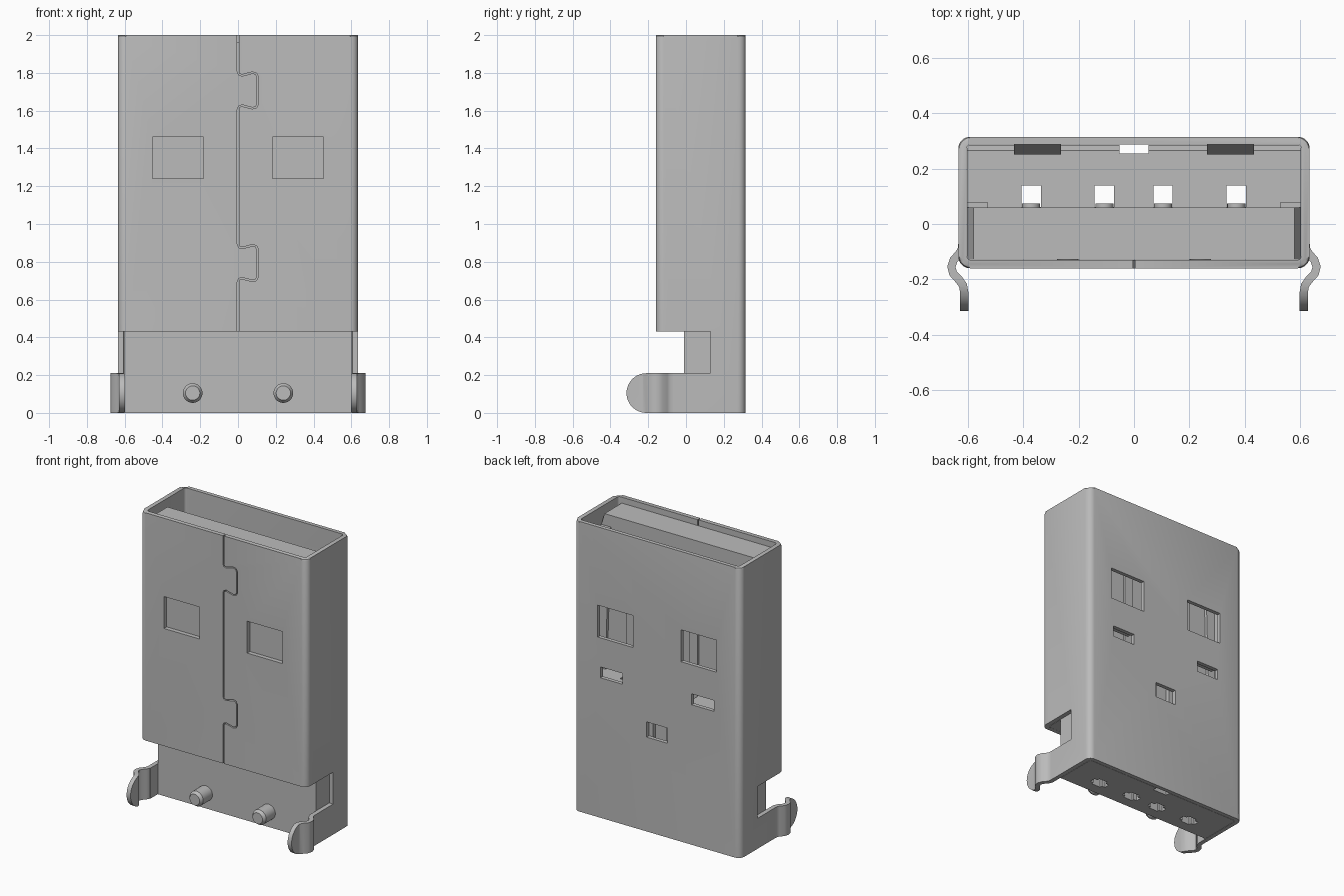
import bpy
import bmesh
from math import sin, cos, pi, radians
from mathutils import Matrix, Vector

cube = bpy.data.objects.get("Cube")
if cube:
    bpy.data.objects.remove(cube)

grey = bpy.data.materials.new("plain grey")
grey.use_nodes = True
colour = (0.5, 0.5, 0.5, 1)
grey.diffuse_color = colour
grey.node_tree.nodes["Principled BSDF"].inputs["Base Color"].default_value = colour


def finish(name, bm):
    bmesh.ops.recalc_face_normals(bm, faces=bm.faces)
    mesh = bpy.data.meshes.new(name)
    bm.to_mesh(mesh)
    bm.free()
    mesh.materials.append(grey)
    ob = bpy.data.objects.new(name, mesh)
    bpy.context.collection.objects.link(ob)
    return ob


def prism(name, pts, axis, a, b, rim=0):
    """Extrude a flat outline along an axis from a to b, with an optional bevel at b."""
    place = {"x": lambda u, v, w: (w, u, v),
             "y": lambda u, v, w: (u, w, v),
             "z": lambda u, v, w: (u, v, w)}[axis]
    bm = bmesh.new()
    low = [bm.verts.new(place(u, v, a)) for u, v in pts]
    high = [bm.verts.new(place(u, v, b)) for u, v in pts]
    bm.faces.new(low)
    top = bm.faces.new(high)
    for i in range(len(pts)):
        j = (i + 1) % len(pts)
        bm.faces.new((low[i], low[j], high[j], high[i]))
    if rim:
        bmesh.ops.bevel(bm, geom=list(top.edges), offset=rim, segments=2,
                        profile=0.5, affect="EDGES")
    return finish(name, bm)


def box(name, x, y, z):
    return prism(name, [(x[0], y[0]), (x[1], y[0]), (x[1], y[1]), (x[0], y[1])], "z", *z)


def rounded(x, y0, y1, r, steps=5):
    """Rounded rectangle outline."""
    pts = []
    corners = [(x - r, y1 - r), (r - x, y1 - r), (r - x, y0 + r), (x - r, y0 + r)]
    for q, (cx, cy) in enumerate(corners):
        for i in range(steps + 1):
            t = (q + i / steps) * pi / 2
            pts.append((cx + r * cos(t), cy + r * sin(t)))
    return pts


def ribbon(path, width):
    """Outline of a strip of even width that follows a path."""
    path = [Vector(p) for p in path]
    left, right = [], []
    for i, p in enumerate(path):
        d = (path[min(i + 1, len(path) - 1)] - path[max(i - 1, 0)]).normalized()
        n = Vector((-d.y, d.x)) * width / 2
        left.append(p + n)
        right.append(p - n)
    return [tuple(p) for p in left + right[::-1]]


def select(ob):
    bpy.ops.object.select_all(action="DESELECT")
    ob.select_set(True)
    bpy.context.view_layer.objects.active = ob


def carve(ob, cutters, operation="DIFFERENCE"):
    select(ob)
    for cutter in cutters:
        cutter.hide_render = True
        mod = ob.modifiers.new("carve", "BOOLEAN")
        mod.operation = operation
        mod.solver = "EXACT"
        mod.object = cutter
        bpy.ops.object.modifier_apply(modifier=mod.name)
        bpy.data.objects.remove(cutter)


def smooth(ob):
    select(ob)
    bpy.ops.object.shade_smooth_by_angle(angle=radians(32))


# Metal shell: a rounded tube with openings
shell = prism("shell", rounded(0.635, -0.16, 0.315, 0.042), "z", 0, 2, rim=0.014)
cutters = [
    prism("cavity", rounded(0.605, -0.13, 0.288, 0.016), "z", -0.1, 2.1),
    box("front_opening", (-0.8, 0.8), (-0.4, -0.09), (-0.1, 0.43)),
    box("side_notch", (-0.8, 0.8), (-0.4, 0.13), (0.21, 0.43)),
    box("middle_slot", (-0.08, 0.08), (0.2, 0.4), (0.65, 0.755)),
]
for s in (-1, 1):
    window = sorted((s * 0.182, s * 0.453))
    slot = sorted((s * 0.263, s * 0.433))
    cutters += [
        box("window", window, (-0.3, -0.1), (1.24, 1.46)),
        box("window", window, (0.2, 0.4), (1.24, 1.46)),
        box("slot", slot, (0.2, 0.4), (0.965, 1.04)),
    ]

# Interlocking seam down the front of the shell
tab = [(0, 0.1), (0.006, 0.085), (0.022, 0.08), (0.075, 0.094), (0.095, 0.09),
       (0.105, 0.07)]
seam = [(0, 2.05)]
for centre in (1.707, 0.793):
    seam += [(x, centre + z) for x, z in tab]
    seam += [(x, centre - z) for x, z in tab[::-1]]
seam.append((0, 0.4))
cutters.append(prism("seam", ribbon(seam, 0.008), "y", -0.3, -0.1))
carve(shell, cutters)
smooth(shell)

# Mounting legs: wavy strips with round ends
wave = [(0.62, -0.07), (0.622, -0.09), (0.632, -0.108), (0.652, -0.13), (0.66, -0.155),
        (0.654, -0.178), (0.632, -0.202), (0.618, -0.222), (0.614, -0.245), (0.614, -0.33)]
tip = [(-0.21 - 0.105 * sin(pi * i / 20), 0.105 - 0.105 * cos(pi * i / 20))
       for i in range(21)]
for side, s in (("left", 1), ("right", -1)):
    leg = prism(side + "_leg", ribbon([(s * x, y) for x, y in wave], 0.03), "z", -0.05, 0.25)
    carve(leg, [prism("leg_outline", tip + [(0, 0.21), (0, 0)], "x", -1, 1)], "INTERSECT")
    smooth(leg)

# Insulator body with contact holes and a rear groove
body = prism("insulator_body", [(-0.01, 0), (0.286, 0), (0.286, 0.87), (0.265, 0.9),
                                (-0.01, 0.9)], "x", -0.603, 0.603)
contact_x = (-0.372, -0.107, 0.105, 0.37)
cutters = [box("groove", (-0.053, 0.053), (0.255, 0.4), (-0.1, 1))]
for x in contact_x:
    cutters.append(box("hole", (x - 0.035, x + 0.035), (0.062, 0.14), (-0.1, 1)))
    cutters.append(box("hole_foot", (x - 0.06, x + 0.06), (0.08, 0.12), (-0.1, 0.1)))
carve(body, cutters)

# Tongue with tapered top corners
prism("tongue", [(-0.603, 0.43), (0.603, 0.43), (0.603, 1.88), (0.58, 1.96),
                 (-0.58, 1.96), (-0.603, 1.88)], "y", -0.129, 0.06)

# Rails beside the tongue, spring wedges on the rear wall, locating pegs
for side, s in (("left", 1), ("right", -1)):
    prism(side + "_rail", [(s * 0.603, 0.85), (s * 0.56, 0.85), (s * 0.53, 1.88),
                           (s * 0.603, 1.88)], "y", 0.055, 0.08)
    prism(side + "_spring", [(0.29, 1.05), (0.252, 1.05), (0.252, 1.08), (0.29, 1.2)],
          "x", s * 0.263, s * 0.433)
    bm = bmesh.new()
    for radius, end, y, depth in ((0.052, 0.052, -0.055, 0.11), (0.052, 0.038, -0.12, 0.02)):
        bmesh.ops.create_cone(
            bm, cap_ends=True, segments=28, radius1=radius, radius2=end, depth=depth,
            matrix=Matrix.Translation((s * 0.24, y, 0.105)) @ Matrix.Rotation(pi / 2, 4, "X"))
    smooth(finish(side + "_peg", bm))

# Contact strips with rounded tops
for i, x in enumerate(contact_x):
    arc = [(x + 0.033 * cos(pi * k / 10), 1.8 + 0.033 * sin(pi * k / 10)) for k in range(11)]
    strip = prism(f"contact_{i + 1}", arc + [(x - 0.033, 0.5), (x + 0.033, 0.5)],
                  "y", 0.05, 0.074)
    smooth(strip)
